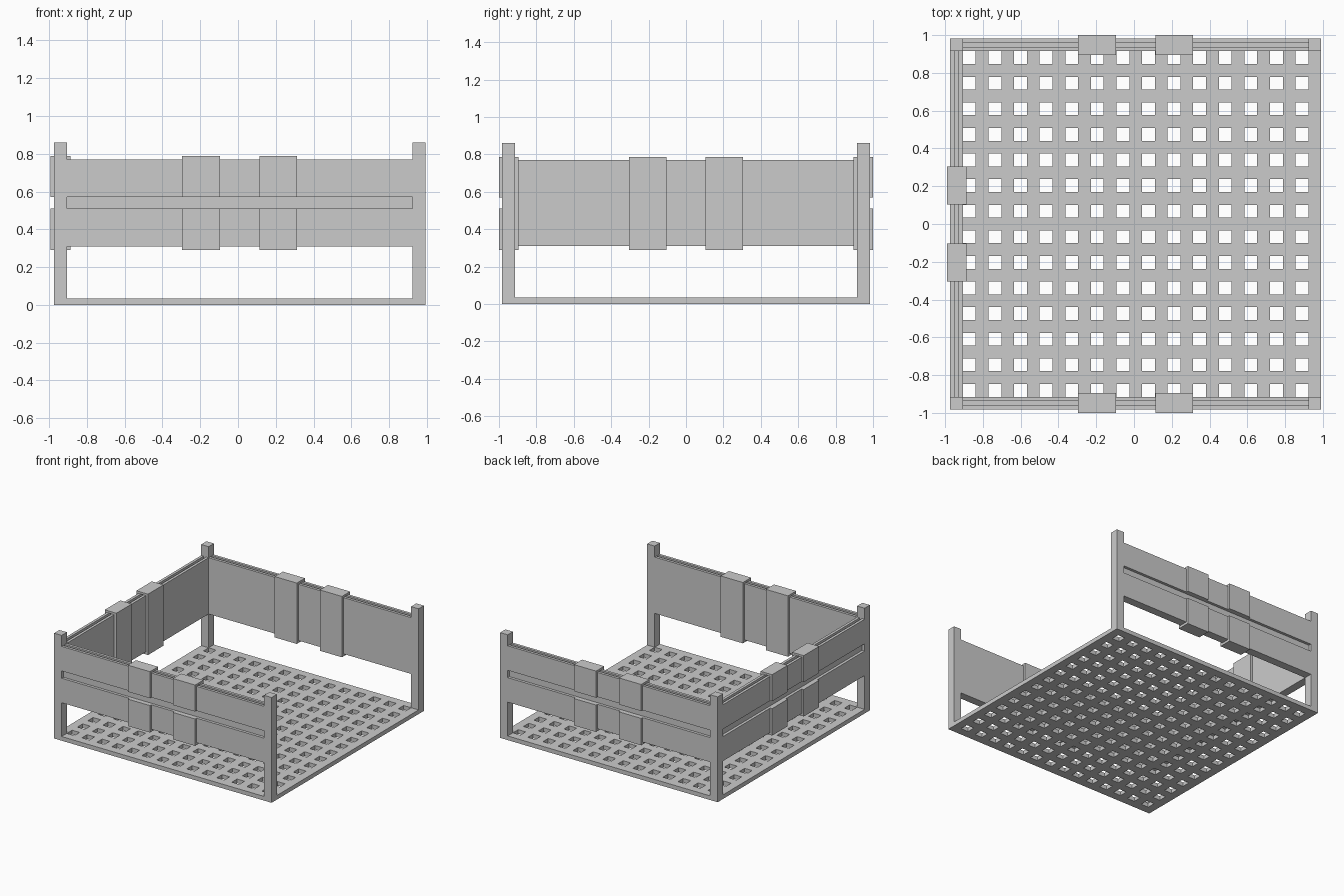
import bpy
import bmesh

if "Cube" in bpy.data.objects:
    bpy.data.objects.remove(bpy.data.objects["Cube"])

CX = 0.00875          # body is offset slightly because only the left side has straps
H = 0.9825            # half width of the square body
N = 29                # 15 slats and 14 gaps
S = 2 * H / N         # slat, gap and post width
IN = H - S            # inner face of posts and walls
BASE = 0.034


def finish(name, bm):
    bmesh.ops.recalc_face_normals(bm, faces=bm.faces)
    me = bpy.data.meshes.new(name)
    bm.to_mesh(me)
    bm.free()
    ob = bpy.data.objects.new(name, me)
    bpy.context.collection.objects.link(ob)
    return ob


def add_box(bm, a, b):
    vs = bmesh.ops.create_cube(bm, size=1)["verts"]
    for v in vs:
        for i in range(3):
            v.co[i] = (a[i] + b[i]) / 2 + v.co[i] * abs(b[i] - a[i])


def wall_box(bm, side, u0, u1, d0, d1, z0, z1):
    """Box on a wall: u runs along it, d is the distance outward from the centre."""
    if side == "left":
        add_box(bm, (CX - d0, u0, z0), (CX - d1, u1, z1))
    else:
        k = -1 if side == "front" else 1
        add_box(bm, (CX + u0, k * d0, z0), (CX + u1, k * d1, z1))


# Perforated floor: grid of cells with every odd/odd cell left open
bm = bmesh.new()
grid = [[bm.verts.new((CX - H + i * S, -H + j * S, 0)) for j in range(N + 1)]
        for i in range(N + 1)]
for i in range(N):
    for j in range(N):
        if not (i % 2 and j % 2):
            bm.faces.new((grid[i][j], grid[i + 1][j], grid[i + 1][j + 1], grid[i][j + 1]))
bm.verts.ensure_lookup_table()
bmesh.ops.delete(bm, geom=[v for v in bm.verts if not v.link_faces], context="VERTS")
ret = bmesh.ops.extrude_face_region(bm, geom=bm.faces[:], use_keep_orig=True)
for v in ret["geom"]:
    if isinstance(v, bmesh.types.BMVert):
        v.co.z = BASE
finish("lattice_floor", bm)

# Corner posts
for sx, nx in ((-1, "left"), (1, "right")):
    for sy, ny in ((-1, "front"), (1, "back")):
        bm = bmesh.new()
        add_box(bm, (CX + sx * IN, sy * IN, BASE), (CX + sx * H, sy * H, 0.86))
        finish(f"post_{ny}_{nx}", bm)

# Three walls with a top groove and a long outer slot, each with two straps
Z0, Z1 = 0.31, 0.77
SLOT0, SLOT1 = 0.51, 0.57
T = S / 3
for side in ("front", "back", "left"):
    bm = bmesh.new()
    wall_box(bm, side, -IN, IN, IN, IN + T, Z0, Z1)            # inner board
    wall_box(bm, side, -IN, IN, IN + T, H - T, Z0, Z1 - 0.025)  # core
    wall_box(bm, side, -IN, IN, H - T, H, Z0, SLOT0)           # outer lower board
    wall_box(bm, side, -IN, IN, H - T, H, SLOT1, Z1)           # outer upper board
    finish(f"{side}_wall", bm)

    for n, c in enumerate((-0.204, 0.204)):
        u0, u1 = c - 0.1, c + 0.1
        bm = bmesh.new()
        wall_box(bm, side, u0, u1, IN - 0.02, IN, 0.29, 0.787)   # inner face
        wall_box(bm, side, u0, u1, H, 1.0, 0.29, SLOT0)          # outer lower
        wall_box(bm, side, u0, u1, H, 1.0, SLOT1, 0.787)         # outer upper
        wall_box(bm, side, u0, u1, IN, H, Z1, 0.787)             # over the top
        wall_box(bm, side, u0, u1, IN, H, 0.29, Z0)              # under the bottom
        finish(f"{side}_strap_{n + 1}", bm)
